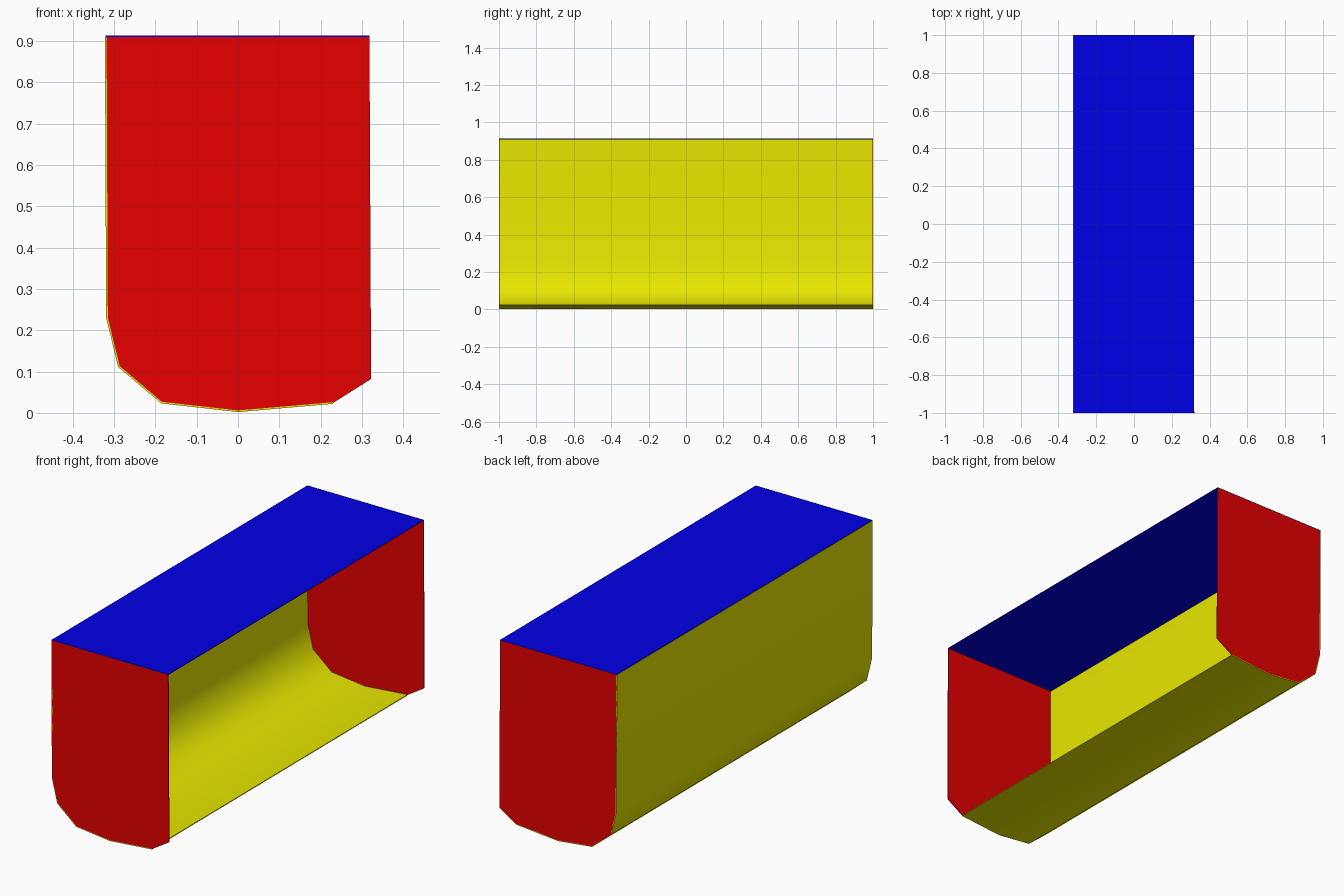
import bpy, bmesh, math

if "Cube" in bpy.data.objects:
    bpy.data.objects.remove(bpy.data.objects["Cube"])

T = 0.004  # sheet thickness

# Trough section (x, z): back wall curving under into the floor
BACK = [(-0.32, 0.91), (-0.317, 0.23), (-0.288, 0.112), (-0.185, 0.025),
        (0.0, 0.004), (0.23, 0.024)]
# End panels follow the same section plus the open front edge
END = BACK + [(0.322, 0.082), (0.318, 0.91)]


def material(name, color):
    mat = bpy.data.materials.new(name)
    mat.diffuse_color = (*color, 1)
    mat.use_nodes = True
    mat.node_tree.nodes["Principled BSDF"].inputs["Base Color"].default_value = mat.diffuse_color
    return mat


def sheet(name, faces, mat, offset=0, smooth=False):
    """Thin panel from lists of face corners."""
    bm = bmesh.new()
    for face in faces:
        bm.faces.new([bm.verts.new(p) for p in face])
    bmesh.ops.remove_doubles(bm, verts=bm.verts, dist=1e-5)
    bmesh.ops.recalc_face_normals(bm, faces=bm.faces)
    mesh = bpy.data.meshes.new(name)
    bm.to_mesh(mesh)
    bm.free()
    obj = bpy.data.objects.new(name, mesh)
    bpy.context.collection.objects.link(obj)
    mesh.materials.append(mat)
    mod = obj.modifiers.new("thickness", 'SOLIDIFY')
    mod.thickness = T
    mod.offset = offset
    mod.use_even_offset = True
    bpy.context.view_layer.objects.active = obj
    obj.select_set(True)
    bpy.ops.object.modifier_apply(modifier=mod.name)
    if smooth:
        bpy.ops.object.shade_smooth_by_angle(angle=math.radians(50))
    obj.select_set(False)
    return obj


red = material("red", (0.8, 0.0, 0.0))
yellow = material("yellow", (0.8, 0.8, 0.0))
blue = material("blue", (0.0, 0.0, 0.8))

# Curved back and floor
strips = [[(a[0], -1, a[1]), (b[0], -1, b[1]), (b[0], 1, b[1]), (a[0], 1, a[1])]
          for a, b in zip(BACK, BACK[1:])]
sheet("back_and_floor", strips, yellow, smooth=True)

# End panels
for name, y in (("front_end", -1 + T / 2), ("rear_end", 1 - T / 2)):
    sheet(name, [[(x, y, z) for x, z in END]], red)

# Flat top
sheet("top", [[(-0.32, -1, 0.911), (0.318, -1, 0.911),
               (0.318, 1, 0.911), (-0.32, 1, 0.911)]], blue)
